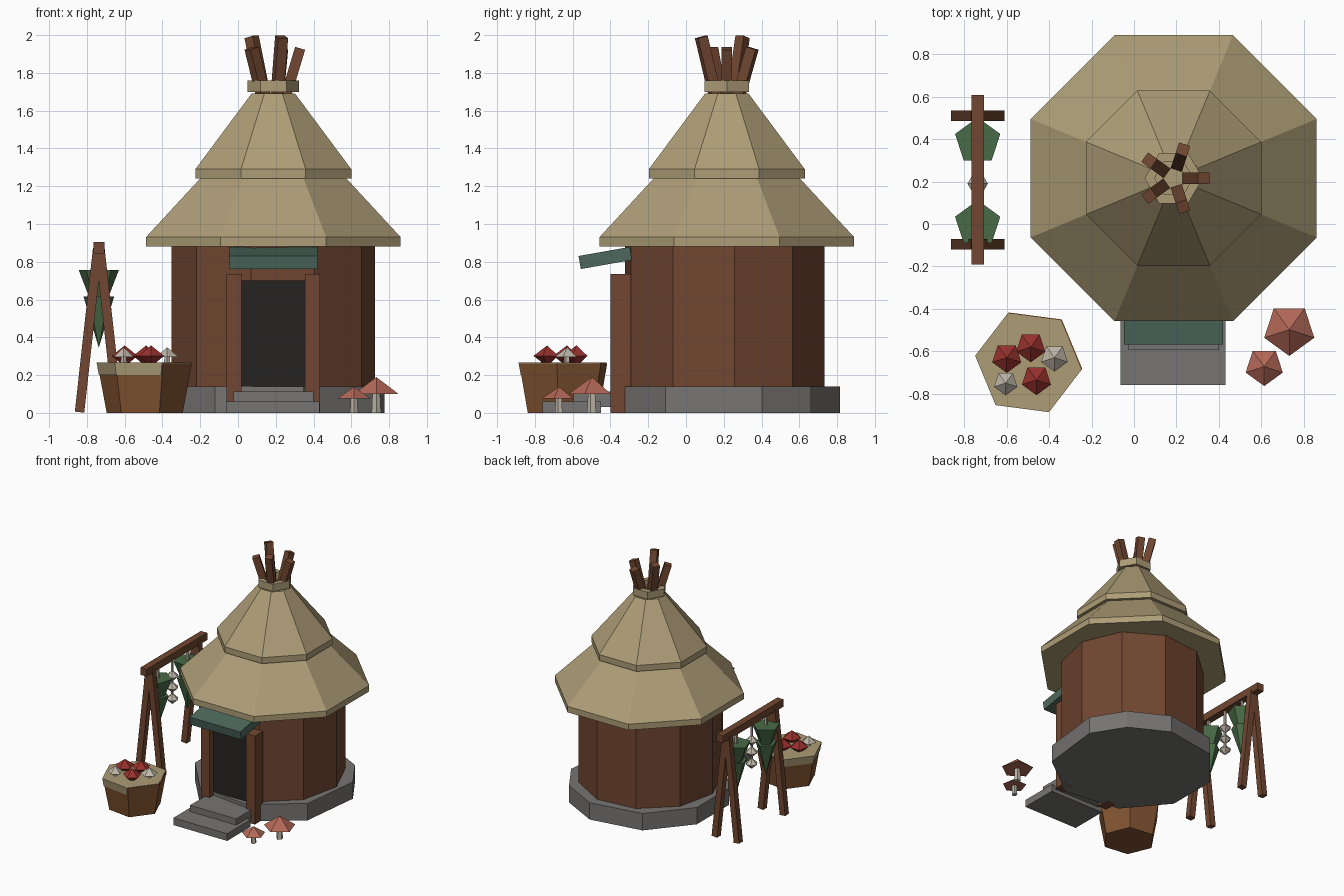
import bpy, bmesh
from math import radians, cos, sin
from mathutils import Vector, Matrix

if "Cube" in bpy.data.objects:
    bpy.data.objects.remove(bpy.data.objects["Cube"])


def paint(name, r, g, b):
    m = bpy.data.materials.new(name)
    m.diffuse_color = [(c / 255) ** 2.2 for c in (r, g, b)] + [1]
    m.use_nodes = True
    m.node_tree.nodes["Principled BSDF"].inputs["Base Color"].default_value = m.diffuse_color
    return m


WOOD = paint("wood", 112, 72, 52)
THATCH = paint("thatch", 172, 156, 118)
STONE = paint("stone", 118, 116, 114)
DARK = paint("dark", 42, 40, 38)
TEAL = paint("teal", 78, 104, 92)
GREEN = paint("green", 74, 106, 72)
BASKET = paint("basket", 128, 84, 52)
RED = paint("red", 150, 52, 48)
PINK = paint("pink", 178, 104, 88)
PALE = paint("pale", 190, 182, 168)


def finish(name, bm, mat):
    bmesh.ops.recalc_face_normals(bm, faces=bm.faces)
    me = bpy.data.meshes.new(name)
    bm.to_mesh(me)
    bm.free()
    me.materials.append(mat)
    ob = bpy.data.objects.new(name, me)
    bpy.context.collection.objects.link(ob)
    return ob


def lathe(name, center, profile, angles, mat, closed=False):
    """Faceted solid from (radius, z) pairs; angles = list of degrees."""
    bm = bmesh.new()
    cx, cy = center
    n = len(angles)
    rings = []
    for r, z in profile:
        if r == 0:
            rings.append([bm.verts.new((cx, cy, z))] * n)
        else:
            rings.append([bm.verts.new((cx + r * cos(radians(a)), cy + r * sin(radians(a)), z))
                          for a in angles])
    pairs = list(zip(rings, rings[1:]))
    if closed:
        pairs.append((rings[-1], rings[0]))
    for lo, hi in pairs:
        for i in range(n):
            j = (i + 1) % n
            bm.faces.new(list(dict.fromkeys((lo[i], lo[j], hi[j], hi[i]))))
    if not closed:
        for end, (r, z) in ((rings[0], profile[0]), (rings[-1], profile[-1])):
            if r:
                bm.faces.new(end)
    return finish(name, bm, mat)


def ngon(n, start):
    return [start + 360 * i / n for i in range(n)]


def box(name, lo, hi, mat, tilt=0):
    lo, hi = Vector(lo), Vector(hi)
    bm = bmesh.new()
    bmesh.ops.create_cube(bm, size=1, matrix=Matrix.Translation((lo + hi) / 2)
                          @ Matrix.Rotation(radians(tilt), 4, 'X')
                          @ Matrix.Diagonal((*(hi - lo), 1)))
    return finish(name, bm, mat)


def beam(name, a, b, w, mat, spin=0):
    a, b = Vector(a), Vector(b)
    d = b - a
    rot = Vector((0, 0, 1)).rotation_difference(d).to_matrix().to_4x4()
    bm = bmesh.new()
    bmesh.ops.create_cube(bm, size=1, matrix=Matrix.Translation((a + b) / 2) @ rot
                          @ Matrix.Rotation(radians(spin), 4, 'Z')
                          @ Matrix.Diagonal((w, w, d.length, 1)))
    return finish(name, bm, mat)


# Hut body
C = (0.187, 0.216)
lathe("stone_base", (0.187, 0.21), [(0.62, 0), (0.62, 0.14)],
      [-31, 18, 46, 78, 120, 160, 200, 240, 285], STONE)
lathe("wall", (0.187, 0.205), [(0.542, 0.13), (0.542, 0.9)], ngon(10, 5.5), WOOD)

# Two-tier thatched roof
lathe("lower_roof", C, [(0.73, 0.88), (0.73, 0.93), (0.415, 1.245)], ngon(8, 22.5), THATCH)
lathe("upper_roof", C, [(0.447, 1.24), (0.447, 1.29), (0.125, 1.69)], ngon(8, 22.5), THATCH)
lathe("roof_collar", C, [(0.137, 1.70), (0.137, 1.76), (0.09, 1.76), (0.09, 1.70)],
      ngon(6, 0), THATCH, closed=True)
for k, top in enumerate((1.93, 1.93, 1.99, 1.93, 1.99)):
    a = radians(72 * k)
    u = Vector((cos(a), sin(a), 0))
    c = Vector((*C, 0))
    beam(f"roof_pole_{k}", c + u * 0.055 + Vector((0, 0, 1.64)),
         c + u * 0.142 + Vector((0, 0, top)), 0.055, WOOD, 72 * k)

# Doorway, awning and steps
box("door", (0.015, -0.345, 0.11), (0.36, -0.28, 0.70), DARK)
box("left_jamb", (-0.062, -0.40, 0), (0.018, -0.29, 0.735), WOOD)
box("right_jamb", (0.355, -0.40, 0), (0.435, -0.29, 0.735), WOOD)
box("awning", (-0.047, -0.565, 0.785), (0.42, -0.29, 0.855), TEAL, tilt=10)
box("lower_step", (-0.063, -0.76, 0), (0.432, -0.45, 0.06), STONE)
box("upper_step", (-0.025, -0.595, 0.03), (0.40, -0.33, 0.112), STONE)

# Drying rack
RX = -0.737
box("rack_bar", (RX - 0.029, -0.19, 0.845), (RX + 0.029, 0.607, 0.905), WOOD)
for y in (-0.095, 0.51):
    for s in (-1, 1):
        beam(f"rack_leg_{y}_{s}", (RX + s * 0.102, y, 0.004), (RX + s * 0.006, y, 0.87), 0.05, WOOD)

# Hanging herb bundles and bulbs
for i, y in enumerate((0.0, 0.39)):
    lathe(f"herb_top_{i}", (RX, y), [(0, 0.48), (0.112, 0.757)], ngon(5, 90), GREEN)
    lathe(f"herb_tip_{i}", (RX, y), [(0, 0.345), (0.085, 0.615)], ngon(5, 90), GREEN)
    beam(f"herb_string_{i}", (RX, y, 0.74), (RX, y, 0.86), 0.018, PALE)
beam("bulb_string", (RX, 0.19, 0.5), (RX, 0.19, 0.86), 0.014, PALE)
for i, z in enumerate((0.51, 0.605, 0.70)):
    lathe(f"bulb_{i}", (RX, 0.19), [(0, z - 0.046), (0.048, z), (0, z + 0.046)], ngon(6, 0), PALE)

# Basket with its filling
B = (-0.494, -0.65)
lathe("basket", B, [(0.203, 0), (0.252, 0.262)], ngon(6, -7.5), BASKET)
lathe("basket_fill", (B[0] - 0.005, B[1] - 0.004), [(0.239, 0.2), (0.252, 0.266)],
      ngon(6, -7.5), THATCH)
for i, (x, y) in enumerate(((-0.60, -0.63), (-0.487, -0.58), (-0.46, -0.735))):
    lathe(f"red_fruit_{i}", (x, y), [(0, 0.245), (0.072, 0.302), (0, 0.357)], ngon(5, -90), RED)


def mushroom(name, x, y, r, z0, rim, top, stem, cap_mat):
    lathe(name + "_cap", (x, y), [(r, rim), (0, top)], ngon(5, -90), cap_mat)
    lathe(name + "_stem", (x, y), [(stem, z0), (stem * 0.8, rim + 0.01)], ngon(5, -90), PALE)


# Mushrooms in the basket and on the ground
mushroom("pale_mushroom_0", -0.375, -0.63, 0.066, 0.26, 0.295, 0.347, 0.018, PALE)
mushroom("pale_mushroom_1", -0.605, -0.75, 0.058, 0.26, 0.295, 0.347, 0.018, PALE)
mushroom("large_mushroom", 0.732, -0.498, 0.124, 0, 0.10, 0.19, 0.026, PINK)
mushroom("small_mushroom", 0.614, -0.672, 0.092, 0, 0.076, 0.138, 0.022, PINK)
